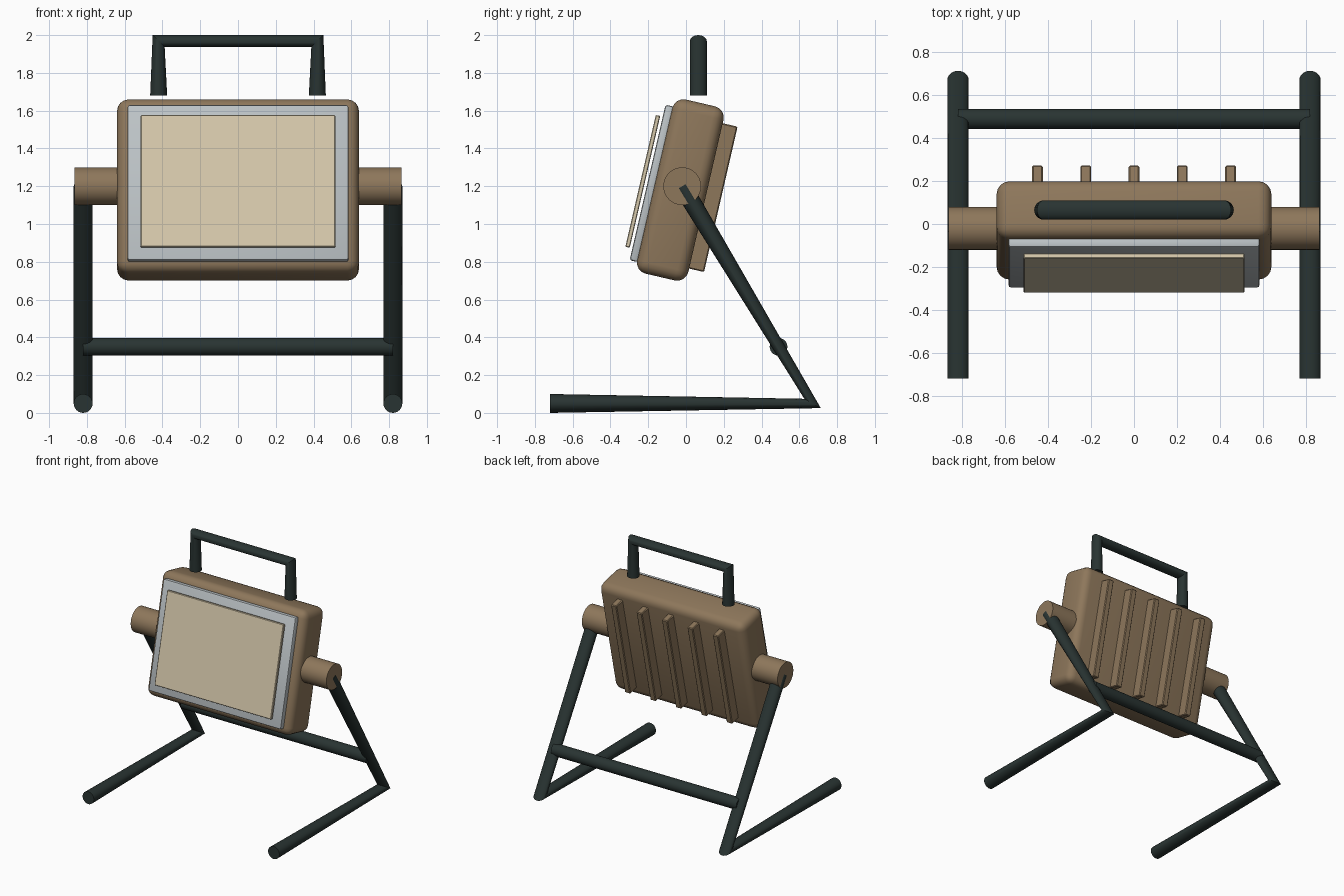
import bpy, bmesh, math
from mathutils import Vector, Matrix

if "Cube" in bpy.data.objects:
    bpy.data.objects.remove(bpy.data.objects["Cube"])

TILT = math.radians(-13)
HEAD = Matrix.Translation((0, -0.03, 1.18)) @ Matrix.Rotation(TILT, 4, 'X')


def material(name, rgb):
    m = bpy.data.materials.new(name)
    m.diffuse_color = (*rgb, 1)
    m.use_nodes = True
    m.node_tree.nodes["Principled BSDF"].inputs["Base Color"].default_value = m.diffuse_color
    return m


BROWN = material("brown_housing", (0.27, 0.185, 0.105))
DARK = material("dark_tube", (0.022, 0.034, 0.032))
GREY = material("light_grey_frame", (0.50, 0.54, 0.56))
CREAM = material("cream_glass", (0.67, 0.58, 0.41))


def finish(bm, name, mat):
    bmesh.ops.recalc_face_normals(bm, faces=bm.faces)
    mesh = bpy.data.meshes.new(name)
    bm.to_mesh(mesh)
    bm.free()
    mesh.materials.append(mat)
    ob = bpy.data.objects.new(name, mesh)
    bpy.context.collection.objects.link(ob)
    bpy.ops.object.select_all(action='DESELECT')
    ob.select_set(True)
    bpy.context.view_layer.objects.active = ob
    bpy.ops.object.shade_smooth_by_angle(angle=math.radians(35))
    return ob


def head_box(name, x, y0, y1, width, height, bevel, segments, mat):
    """Rounded box in the tilted frame of the lamp head."""
    bm = bmesh.new()
    bmesh.ops.create_cube(bm, size=1)
    bmesh.ops.scale(bm, vec=(width, y1 - y0, height), verts=bm.verts)
    bmesh.ops.translate(bm, vec=(x, (y0 + y1) / 2, 0), verts=bm.verts)
    bmesh.ops.bevel(bm, geom=bm.edges[:], offset=bevel, segments=segments,
                    profile=0.5, affect='EDGES')
    bm.transform(HEAD)
    return finish(bm, name, mat)


def tube(name, points, radius, binormal, mat, sides=24):
    """Capped tube along a planar path, with plain round sections at corners."""
    pts = [Vector(p) for p in points]
    b = Vector(binormal)
    bm = bmesh.new()
    rings = []
    for i, p in enumerate(pts):
        t = Vector()
        if i > 0:
            t += (p - pts[i - 1]).normalized()
        if i < len(pts) - 1:
            t += (pts[i + 1] - p).normalized()
        n = t.normalized().cross(b)
        angles = [2 * math.pi * k / sides for k in range(sides)]
        rings.append([bm.verts.new(p + radius * (math.cos(a) * b + math.sin(a) * n))
                      for a in angles])
    for r0, r1 in zip(rings, rings[1:]):
        for k in range(sides):
            j = (k + 1) % sides
            bm.faces.new((r0[k], r0[j], r1[j], r1[k]))
    bm.faces.new(rings[0])
    bm.faces.new(rings[-1])
    return finish(bm, name, mat)


# Lamp head: housing, front frame and glass
head_box("housing", 0, -0.139, 0.139, 1.28, 0.946, 0.06, 4, BROWN)
head_box("front_frame", 0, -0.178, -0.13, 1.17, 0.845, 0.012, 2, GREY)
head_box("glass", 0, -0.216, -0.192, 1.03, 0.716, 0.004, 1, CREAM)

# Cooling ribs on the back
for i in range(5):
    head_box(f"cooling_rib_{i + 1}", (i - 2) * 0.225, 0.12, 0.22,
             0.05, 0.79, 0.006, 1, BROWN)

# Pivots and stand legs on both sides
for side, s in (("left", -1), ("right", 1)):
    tube(f"{side}_pivot", [(s * 0.60, -0.02, 1.2), (s * 0.865, -0.02, 1.2)],
         0.1, (0, 0, 1), BROWN, 32)
    x = s * 0.82
    tube(f"{side}_leg", [(x, -0.02, 1.2), (x, 0.67, 0.05), (x, -0.72, 0.05)],
         0.05, (1, 0, 0), DARK)

# Crossbar between the legs
tube("crossbar", [(-0.82, 0.49, 0.35), (0.82, 0.49, 0.35)], 0.047, (0, 0, 1), DARK)

# Carrying handle
tube("handle", [(-0.42, 0.065, 1.68), (-0.42, 0.065, 1.968),
                (0.42, 0.065, 1.968), (0.42, 0.065, 1.68)], 0.045, (0, 1, 0), DARK)
